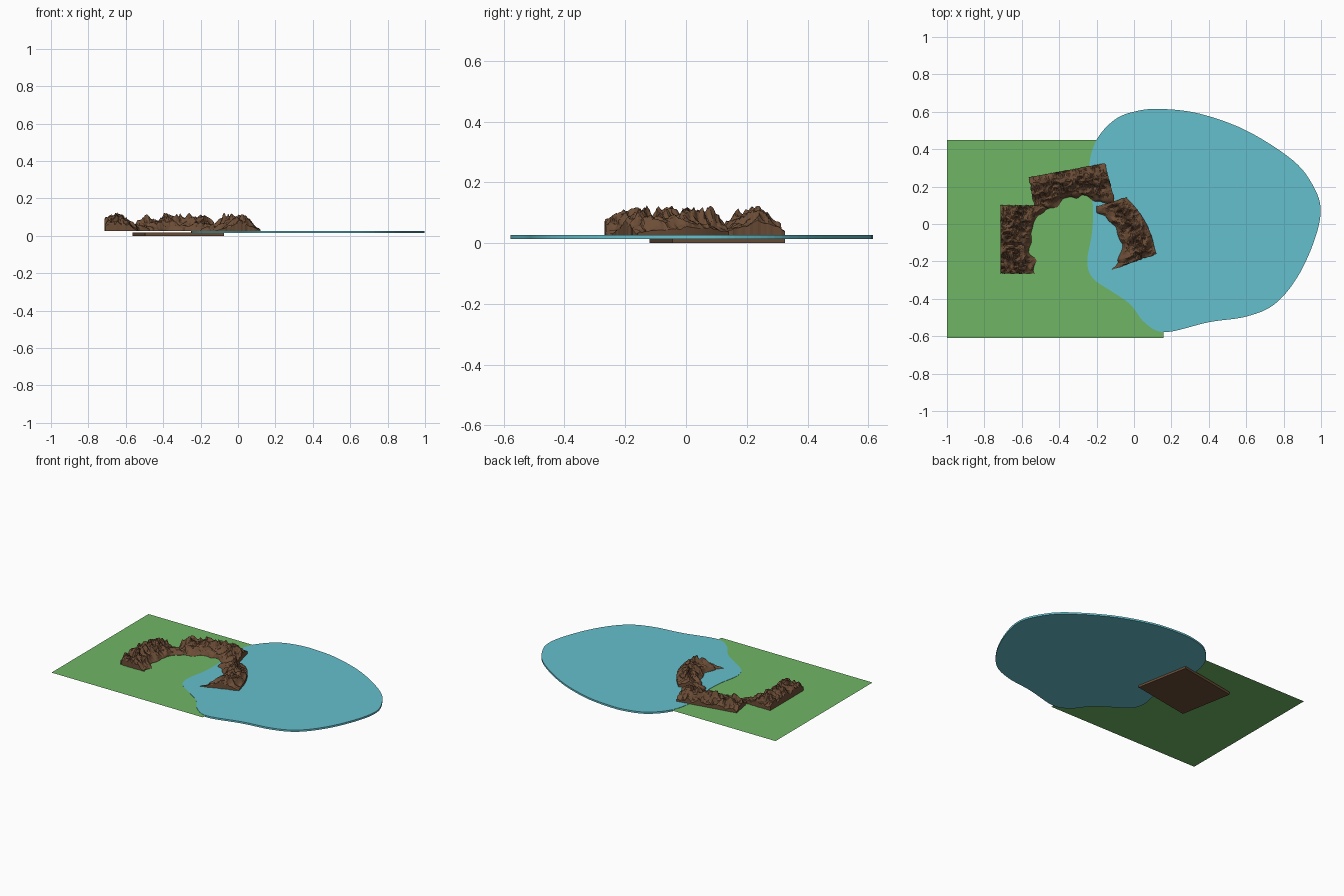
import bpy, bmesh, math
from mathutils import Vector, noise

if "Cube" in bpy.data.objects:
    bpy.data.objects.remove(bpy.data.objects["Cube"])


def material(name, rgb):
    m = bpy.data.materials.new(name)
    m.diffuse_color = (*rgb, 1)
    m.use_nodes = True
    m.node_tree.nodes["Principled BSDF"].inputs["Base Color"].default_value = m.diffuse_color
    return m


GREEN = material("grass", (0.16, 0.47, 0.13))
BLUE = material("water", (0.13, 0.53, 0.61))
BROWN = material("rock", (0.15, 0.075, 0.038))


def make(name, bm, mat):
    bmesh.ops.recalc_face_normals(bm, faces=bm.faces)
    me = bpy.data.meshes.new(name)
    bm.to_mesh(me)
    bm.free()
    ob = bpy.data.objects.new(name, me)
    me.materials.append(mat)
    bpy.context.collection.objects.link(ob)
    return ob


def prism(name, pts, z0, z1, mat):
    bm = bmesh.new()
    f = bm.faces.new([bm.verts.new((x, y, z0)) for x, y in pts])
    if z1 > z0:
        ext = bmesh.ops.extrude_face_region(bm, geom=[f], use_keep_orig=True)
        for v in ext["geom"]:
            if isinstance(v, bmesh.types.BMVert):
                v.co.z = z1
    return make(name, bm, mat)


def spline(pts, t, closed=False):
    # Catmull-Rom position, t from 0 to 1
    p = [Vector(q) for q in pts]
    n = len(p)
    segs = n if closed else n - 1
    i = min(int(t * segs), segs - 1)
    f = t * segs - i
    a, b, c, d = [p[k % n] if closed else p[max(0, min(n - 1, k))]
                  for k in range(i - 1, i + 3)]
    return 0.5 * (2 * b + (c - a) * f + (2 * a - 5 * b + 4 * c - d) * f * f
                  + (3 * b - a - 3 * c + d) * f ** 3)


# grass sheet
bm = bmesh.new()
bm.faces.new([bm.verts.new((x, y, 0.0245)) for x, y in
              [(-1, -0.61), (0.158, -0.61), (0.158, 0.45), (-1, 0.45)]])
grass = make("grass_field", bm, GREEN)

# lake
shore = [(0.15, 0.615), (0.35, 0.59), (0.6, 0.5), (0.85, 0.34), (0.96, 0.2),
         (0.998, 0.07), (0.96, -0.1), (0.87, -0.29), (0.75, -0.43), (0.6, -0.495),
         (0.4, -0.525), (0.17, -0.578), (0.06, -0.53), (-0.02, -0.43),
         (-0.12, -0.36), (-0.22, -0.29), (-0.25, -0.2), (-0.225, -0.05),
         (-0.22, 0.1), (-0.24, 0.3), (-0.2, 0.45), (-0.1, 0.56), (0.02, 0.605)]
N = 138
prism("lake", [spline(shore, k / N, True) for k in range(N)], 0.014, 0.0262, BLUE)

# rock slab showing under the field
prism("rock_slab", [(-0.565, 0.25), (-0.497, -0.12), (-0.075, -0.045), (-0.145, 0.325)],
      0.0, 0.018, BROWN)


def ridge(name, outer, inner, edge_h, seed, nu=64, nv=36):
    """Rocky ridge: tall along the middle, cut off outside, fading inside."""
    bm = bmesh.new()
    rows = []
    for i in range(nu + 1):
        u = i / nu
        a, b = spline(outer, u), spline(inner, u)
        row = []
        for j in range(nv + 1):
            t = j / nv
            p = a.lerp(b, t)
            q = Vector((p.x, p.y, seed))
            big = 1 - abs(noise.noise(q * 13)) * 1.9
            mid = 1 - abs(noise.noise(q * 31)) * 2
            fine = noise.noise(q * 75)
            rise = edge_h + (1 - edge_h) * min(1, t / 0.4)
            fall = min(1, (1 - t) / 0.55) ** 0.8
            ends = 0.55 + 0.45 * min(1, min(u, 1 - u) / 0.15)
            h = rise * fall * ends * (0.028 + 0.044 * big + 0.026 * mid + 0.011 * fine)
            if 0 < j < nv:
                p = p + Vector((noise.noise(q * 50), noise.noise(q * 50 + Vector((7, 3, 1))))) * 0.005
            if j > nv * 0.75:
                p = p + (a - b).normalized() * 0.025 * noise.noise(q * 22) * (t - 0.75) * 4
            row.append(bm.verts.new((p.x, p.y, 0.0262 + max(0.0006, h))))
        rows.append(row)
    for i in range(nu):
        for j in range(nv):
            bm.faces.new((rows[i][j], rows[i + 1][j], rows[i + 1][j + 1], rows[i][j + 1]))
    # walls down to the ground
    edges = [e for e in bm.edges if e.is_boundary]
    ext = bmesh.ops.extrude_edge_only(bm, edges=edges)
    for v in ext["geom"]:
        if isinstance(v, bmesh.types.BMVert):
            v.co.z = 0.0255
    return make(name, bm, BROWN)


ridge("left_ridge",
      [(-0.715, -0.265), (-0.715, -0.08), (-0.715, 0.1)],
      [(-0.52, -0.265), (-0.53, -0.2), (-0.555, -0.12), (-0.54, -0.03), (-0.505, 0.04), (-0.455, 0.1)],
      0.7, 3.1)
ridge("back_ridge",
      [(-0.563, 0.25), (-0.36, 0.287), (-0.155, 0.325)],
      [(-0.53, 0.07), (-0.45, 0.085), (-0.37, 0.125), (-0.29, 0.14), (-0.21, 0.12), (-0.1, 0.11)],
      0.45, 9.7)
ridge("right_ridge",
      [(-0.04, 0.142), (0.03, 0.06), (0.085, -0.04), (0.12, -0.16)],
      [(-0.21, 0.09), (-0.14, 0.02), (-0.09, -0.06), (-0.07, -0.14), (-0.085, -0.2), (-0.118, -0.245)],
      0.3, 5.4)
